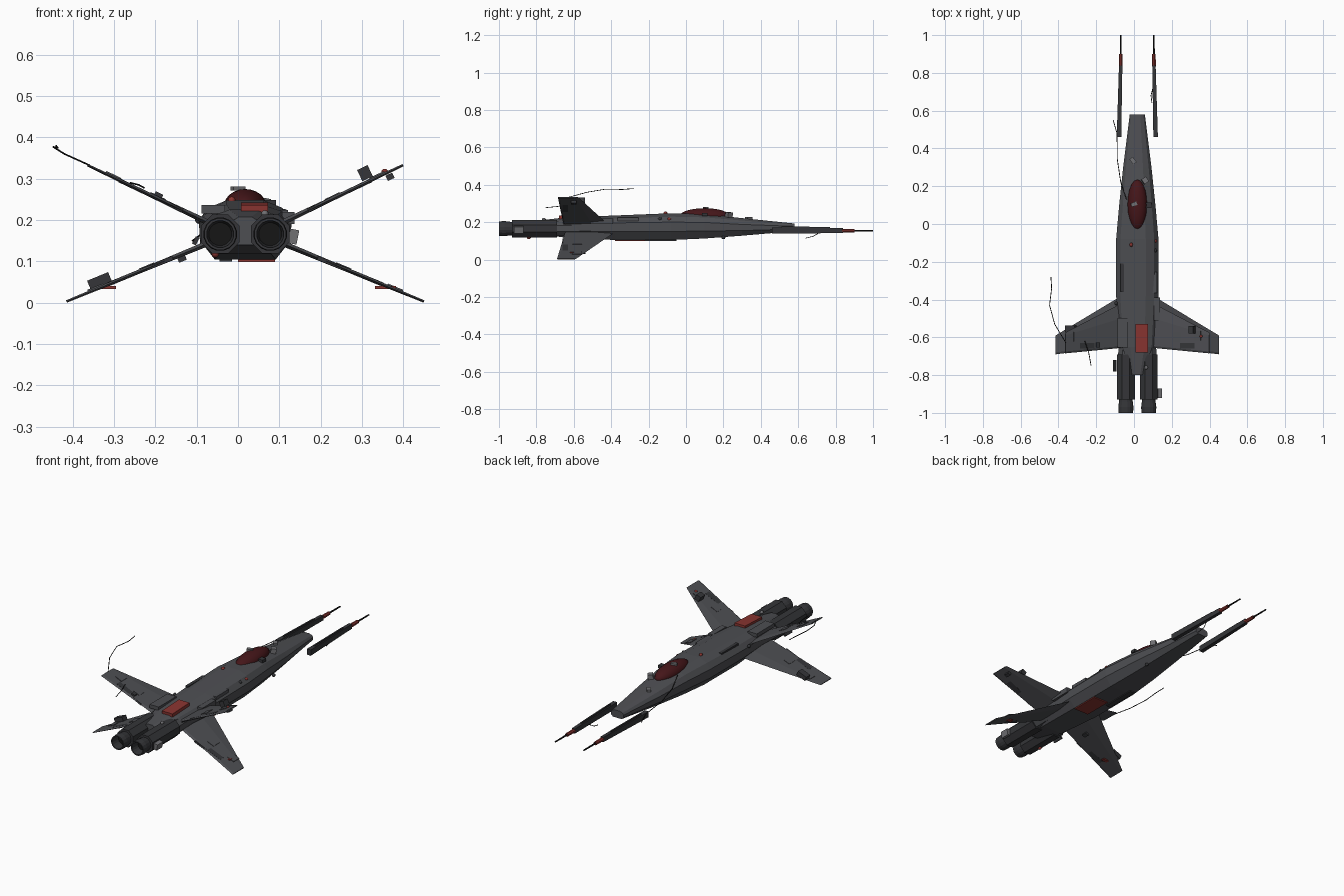
import bpy, bmesh, math, random
from mathutils import Vector

if "Cube" in bpy.data.objects:
    bpy.data.objects.remove(bpy.data.objects["Cube"])

CX = 0.0175  # centre line of the hull
random.seed(4)

def material(name, r, g, b):
    m = bpy.data.materials.new(name)
    m.diffuse_color = (r, g, b, 1)
    m.use_nodes = True
    m.node_tree.nodes["Principled BSDF"].inputs["Base Color"].default_value = m.diffuse_color
    return m

HULL = material("hull_grey", 0.075, 0.077, 0.085)
DARK = material("dark_metal", 0.035, 0.036, 0.04)
BLACK = material("black", 0.008, 0.008, 0.008)
RED = material("red", 0.25, 0.035, 0.03)
GLASS = material("dark_red_glass", 0.06, 0.008, 0.01)
LIGHT = material("light_grey", 0.16, 0.16, 0.17)

def mesh(name, verts, faces, mat):
    me = bpy.data.meshes.new(name)
    me.from_pydata([tuple(v) for v in verts], [], faces)
    bm = bmesh.new()
    bm.from_mesh(me)
    bmesh.ops.recalc_face_normals(bm, faces=bm.faces)
    bm.to_mesh(me)
    bm.free()
    me.materials.append(mat)
    ob = bpy.data.objects.new(name, me)
    bpy.context.collection.objects.link(ob)
    return ob

def loft(name, rings, mat):
    n = len(rings[0])
    faces = [tuple(range(n)), tuple(range((len(rings) - 1) * n, len(rings) * n))]
    for r in range(len(rings) - 1):
        for i in range(n):
            j = (i + 1) % n
            faces.append((r * n + i, r * n + j, r * n + n + j, r * n + n + i))
    return mesh(name, [v for ring in rings for v in ring], faces, mat)

def tube(name, stations, mat, sides=8, turn=0.5):
    """stations: (x, y, z, radius) along y"""
    rings = []
    for x, y, z, r in stations:
        rings.append([(x + r * math.cos(2 * math.pi * (i + turn) / sides), y,
                       z + r * math.sin(2 * math.pi * (i + turn) / sides)) for i in range(sides)])
    return loft(name, rings, mat)

def box(name, loc, size, mat=HULL, rot=(0, 0, 0)):
    sx, sy, sz = (s / 2 for s in size)
    v = [(x, y, z) for y in (-sy, sy) for x, z in ((-sx, -sz), (sx, -sz), (sx, sz), (-sx, sz))]
    ob = loft(name, [v[:4], v[4:]], mat)
    ob.location, ob.rotation_euler = loc, rot
    return ob

def ball(name, loc, scale, mat, seg=12):
    bm = bmesh.new()
    bmesh.ops.create_uvsphere(bm, u_segments=seg, v_segments=seg // 2 + 2, radius=1)
    for v in bm.verts:
        v.co = Vector((v.co.x * scale[0], v.co.y * scale[1], v.co.z * scale[2])) + Vector(loc)
    for f in bm.faces:
        f.smooth = True
    me = bpy.data.meshes.new(name)
    bm.to_mesh(me)
    bm.free()
    me.materials.append(mat)
    bpy.context.collection.objects.link(bpy.data.objects.new(name, me))

def wire(name, pts, r=0.002):
    cu = bpy.data.curves.new(name, 'CURVE')
    cu.dimensions = '3D'
    cu.bevel_depth, cu.bevel_resolution = r, 1
    sp = cu.splines.new('POLY')
    sp.points.add(len(pts) - 1)
    for p, c in zip(sp.points, pts):
        p.co = (*c, 1)
    cu.materials.append(BLACK)
    bpy.context.collection.objects.link(bpy.data.objects.new(name, cu))

# fuselage: y, half width, bottom, middle, top
rings = []
for y, w, b, m, t in ((0.58, 0.04, 0.152, 0.17, 0.193), (0.30, 0.075, 0.128, 0.17, 0.222),
                      (0.10, 0.096, 0.113, 0.175, 0.243), (-0.08, 0.112, 0.105, 0.175, 0.248),
                      (-0.38, 0.112, 0.105, 0.175, 0.236), (-0.65, 0.095, 0.118, 0.172, 0.225),
                      (-0.80, 0.038, 0.14, 0.17, 0.208)):
    half = [(0.66, b), (0.98, m - (m - b) * 0.35), (1, m + (t - m) * 0.35),
            (0.8, m + (t - m) * 0.75), (0.4, t)]
    rings.append([(CX + w * k, y, z) for k, z in half] + [(CX - w * k, y, z) for k, z in half[::-1]])
loft("fuselage", rings, HULL).data.shade_flat()

# canopy
ball("canopy", (CX, 0.10, 0.232), (0.052, 0.135, 0.043), GLASS, 20)

# engines, nozzles and cannons on both sides
for side, s in (("left", -1), ("right", 1)):
    x, z = CX + s * 0.0605, 0.166
    tube(side + "_intake", [(x, -0.50, z, 0.038), (x, -0.69, z, 0.044)], HULL)
    tube(side + "_engine", [(x, -0.69, z, 0.051), (x, -0.93, z, 0.051)], DARK)
    tube(side + "_nozzle", [(x, -0.92, z, 0.036), (x, -0.94, z, 0.037), (x, -0.97, z, 0.041), (x, -1, z, 0.039),
                            (x, -1, z, 0.033), (x, -0.95, z, 0.028)], DARK, 16)
    tube(side + "_engine_core", [(x, -0.951, z, 0.029), (x, -0.948, z, 0.029)], BLACK, 16)
    a, c = CX + s * 0.097, CX + s * 0.088
    loft(side + "_cannon", [[(px + i * w, y, 0.155 + k * h) for i, k in ((-1, -1), (1, -1), (1, 1), (-1, 1))]
                            for px, y, w, h in ((a, 0.46, 0.012, 0.016), (c, 0.84, 0.009, 0.013))], DARK)
    box(side + "_cannon_rail", (CX + s * 0.093, 0.64, 0.172), (0.008, 0.26, 0.008), DARK, (-0.01, 0, s * 0.024))
    tube(side + "_cannon_collar", [(c, 0.835, 0.155, 0.011), (c, 0.90, 0.155, 0.010)], RED)
    tube(side + "_cannon_barrel", [(c, 0.90, 0.155, 0.005), (c, 1.0, 0.155, 0.004)], BLACK)

# four wings: root point, tip point, then leading and trailing y at root and tip
WINGS = {1: ((0.075, 0.187), (0.382, 0.333), -0.415, -0.655, -0.575, -0.685),
         -1: ((0.075, 0.150), (0.4325, 0.003), -0.375, -0.645, -0.59, -0.69)}

def wing(name, s, up):
    (rx, rz), (tx, tz), lr, tr, lt, tt = WINGS[up]
    n = Vector((-(tz - rz), tx - rx)).normalized()
    ends = []
    for px, pz, le, te, h in ((rx, rz, lr, tr, 0.007), (tx, tz, lt, tt, 0.003)):
        m = (le + te) / 2
        ends.append([(CX + s * (px + n.x * k), y, pz + n.y * k) for y, k in
                     ((le, 0), (m + 0.04, h), (te + 0.01, h), (te, 0), (te + 0.01, -h), (m + 0.04, -h))])
    loft(name, ends, HULL)

def wing_box(name, s, up, t, y, size, mat=DARK, lift=0.0):
    (rx, rz), (tx, tz) = WINGS[up][:2]
    a = math.atan2(tz - rz, tx - rx)
    px, pz = rx + (tx - rx) * t - math.sin(a) * lift, rz + (tz - rz) * t + math.cos(a) * lift
    return box(name, (CX + s * px, y, pz), size, mat, (0, -s * a, 0))

for s, side in ((-1, "left"), (1, "right")):
    for up, level in ((1, "upper"), (-1, "lower")):
        wing(f"{level}_{side}_wing", s, up)
        # thin plates and flaps
        wing_box(f"{level}_{side}_flap", s, up, 0.5, -0.645, (0.17, 0.03, 0.010), DARK)
        for i in range(2):
            wing_box(f"{level}_{side}_plate_{i}", s, up, 0.45 + 0.35 * i, random.uniform(-0.6, -0.58),
                     (0.04, 0.05, 0.006), HULL, 0.004)

# wing fittings
wing_box("wing_pod_a", 1, 1, 0.73, -0.56, (0.028, 0.04, 0.030), DARK, 0.022)
wing_box("wing_pod_b", 1, 1, 0.88, -0.60, (0.018, 0.03, 0.014), DARK, -0.012)
wing_box("wing_pod_c", -1, -1, 0.76, -0.555, (0.055, 0.035, 0.025), DARK, 0.015)
wing_box("wing_pod_d", -1, 1, 0.45, -0.64, (0.02, 0.025, 0.012), DARK, 0.008)
wing_box("wing_pod_e", -1, -1, 0.23, -0.56, (0.02, 0.03, 0.012), DARK, -0.011)
box("wing_lamp_left", (-0.315, -0.61, 0.037), (0.04, 0.02, 0.007), RED)
box("wing_lamp_right", (0.357, -0.61, 0.037), (0.05, 0.02, 0.007), RED)
ball("wing_light", (0.355, -0.595, 0.318), (0.008, 0.008, 0.006), RED, 8)

# dorsal and side panels
box("red_dorsal_panel", (0.04, -0.605, 0.230), (0.066, 0.15, 0.018), RED, (0.04, 0, 0))
box("grey_dorsal_panel", (-0.06, -0.575, 0.226), (0.056, 0.155, 0.020), HULL)
box("left_dorsal_strip", (-0.063, -0.285, 0.220), (0.018, 0.15, 0.026), DARK)
box("right_dorsal_strip", (0.108, -0.31, 0.214), (0.026, 0.11, 0.020), HULL)
box("right_side_box", (0.122, -0.45, 0.205), (0.03, 0.12, 0.03), HULL)
box("right_engine_box", (0.134, -0.895, 0.160), (0.022, 0.05, 0.035), LIGHT, (0, 0.2, 0))
box("left_engine_fin", (-0.102, -0.75, 0.150), (0.010, 0.06, 0.02), DARK, (0, 0.5, 0))
box("belly_panel", (0.045, -0.30, 0.103), (0.09, 0.16, 0.008), RED)
box("belly_strip", (-0.03, -0.15, 0.104), (0.03, 0.2, 0.008), DARK)
box("nose_box", (-0.005, 0.335, 0.222), (0.022, 0.035, 0.012), LIGHT, (0, 0, 0.7))
box("canopy_side_box", (0.058, 0.23, 0.240), (0.028, 0.03, 0.026), LIGHT, (0, 0.15, 0.6))
box("canopy_top_box", (0.0, 0.105, 0.276), (0.032, 0.02, 0.010), LIGHT, (0, 0, 0.4))
box("canopy_latch", (0.075, 0.10, 0.240), (0.035, 0.03, 0.016), DARK)

# small lights and rivets on the hull
for i, (x, y, z, mat) in enumerate(((0.112, -0.33, 0.207, DARK), (0.112, -0.14, 0.218, DARK),
                                   (0.113, -0.09, 0.216, RED), (-0.015, -0.11, 0.248, RED),
                                   (0.08, 0.20, 0.118, DARK), (0.065, -0.76, 0.215, LIGHT),
                                   (-0.055, -0.84, 0.118, RED), (-0.095, -0.42, 0.20, DARK))):
    ball(f"hull_light_{i}", (x, y, z), (0.009, 0.011, 0.009), mat, 8)

# antennas and loose cables
wire("wing_antenna", [(-0.36, -0.63, 0.333), (-0.42, -0.53, 0.36), (-0.447, -0.43, 0.377),
                      (-0.436, -0.34, 0.375), (-0.44, -0.28, 0.38)])
wire("wing_cable", [(-0.26, -0.62, 0.29), (-0.24, -0.68, 0.285), (-0.227, -0.75, 0.278)])
wire("nose_cable", [(-0.04, 0.13, 0.235), (-0.07, 0.22, 0.20), (-0.088, 0.34, 0.18),
                    (-0.09, 0.48, 0.165), (-0.11, 0.55, 0.15)])
wire("cannon_cable", [(0.10, 0.72, 0.148), (0.09, 0.68, 0.125), (0.095, 0.64, 0.115)])
